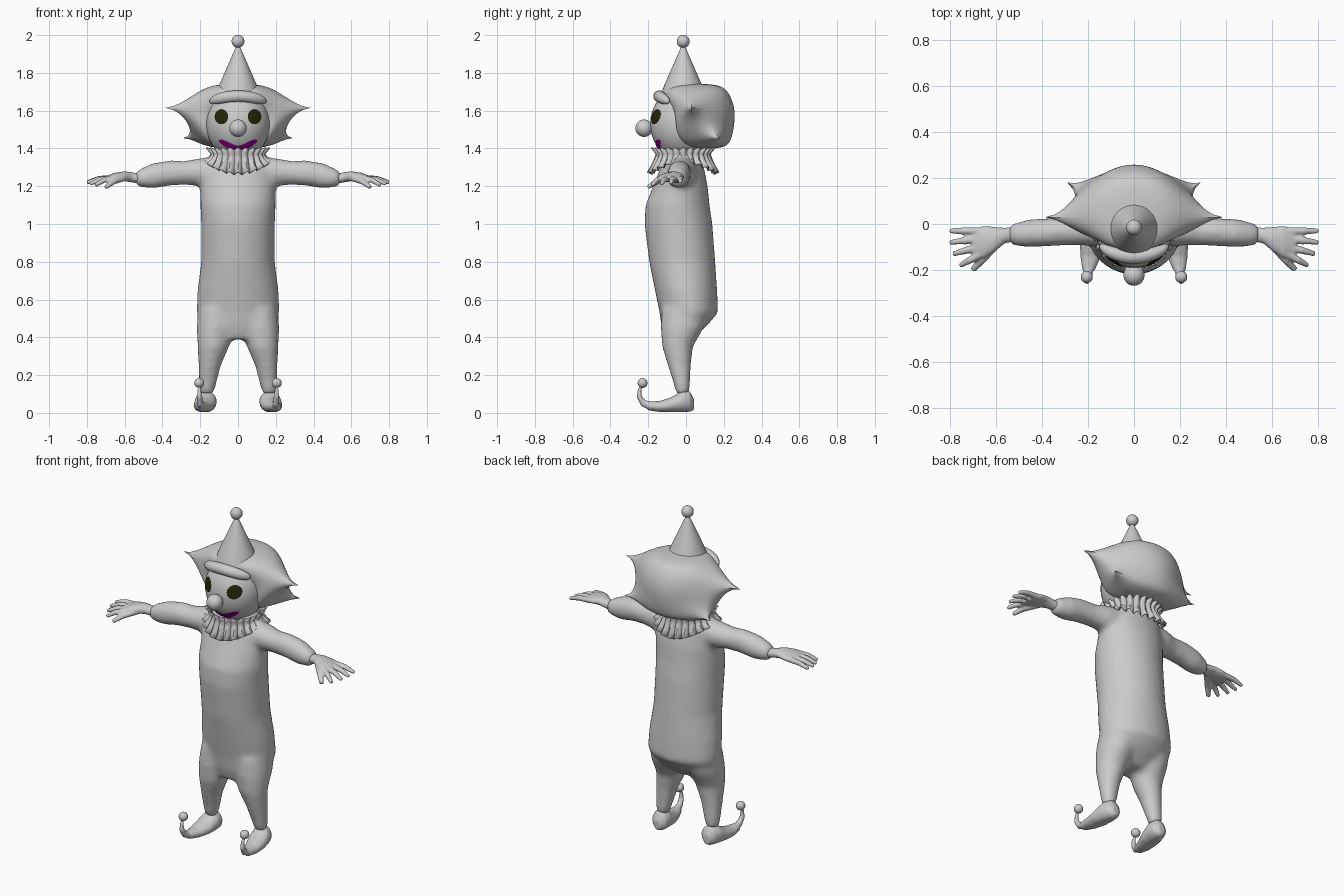
import bpy, bmesh, math
from mathutils import Vector, Matrix

if "Cube" in bpy.data.objects:
    bpy.data.objects.remove(bpy.data.objects["Cube"])


def material(name, rgb):
    m = bpy.data.materials.new(name)
    m.use_nodes = True
    m.diffuse_color = (*rgb, 1)
    m.node_tree.nodes["Principled BSDF"].inputs["Base Color"].default_value = (*rgb, 1)
    return m


GREY = material("plain grey", (0.6, 0.6, 0.6))
DARK = material("dark olive", (0.02, 0.018, 0.003))
PURPLE = material("purple", (0.27, 0.0, 0.27))
X, Y, Z = Vector((1, 0, 0)), Vector((0, 1, 0)), Vector((0, 0, 1))


def finish(name, bm, mat=GREY, voxel=0, smooth=0, subsurf=0, angle=60):
    """Turn a bmesh into a named object, optionally fused, relaxed or subdivided."""
    bmesh.ops.recalc_face_normals(bm, faces=bm.faces)
    for f in bm.faces:
        f.smooth = True
    me = bpy.data.meshes.new(name)
    bm.to_mesh(me)
    bm.free()
    ob = bpy.data.objects.new(name, me)
    bpy.context.collection.objects.link(ob)
    me.materials.append(mat)
    if voxel:
        mod = ob.modifiers.new("fuse", "REMESH")
        mod.mode, mod.voxel_size, mod.use_smooth_shade = "VOXEL", voxel, True
    if smooth:
        mod = ob.modifiers.new("relax", "SMOOTH")
        mod.factor, mod.iterations = 0.5, smooth
    if subsurf:
        mod = ob.modifiers.new("round", "SUBSURF")
        mod.levels = mod.render_levels = subsurf
    if not voxel:
        bpy.ops.object.select_all(action="DESELECT")
        ob.select_set(True)
        bpy.context.view_layer.objects.active = ob
        bpy.ops.object.shade_smooth_by_angle(angle=math.radians(angle))
    return ob


def loft(bm, rows, axis=None, s=1, n=20):
    """Closed tube through rows (x, y, z, radius a, radius b); s = -1 mirrors it."""
    mid = [Vector(r[:3]) for r in rows]
    rings = []
    for i, r in enumerate(rows):
        t = axis or (mid[min(i + 1, len(mid) - 1)] - mid[max(i - 1, 0)]).normalized()
        u = (Z if abs(t.z) < 0.8 else Y).cross(t).normalized()
        v = t.cross(u)
        ring = []
        for k in range(n):
            a = math.tau * k / n
            p = mid[i] + u * math.cos(a) * r[3] + v * math.sin(a) * r[4]
            ring.append(bm.verts.new((p.x * s, p.y, max(p.z, 0.005))))
        rings.append(ring)
    for lo, hi in zip(rings, rings[1:]):
        for k in range(n):
            bm.faces.new((lo[k], lo[k - 1], hi[k - 1], hi[k]))
    bm.faces.new(rings[0])
    bm.faces.new(rings[-1])


def ball(name, centre, radii):
    bm = bmesh.new()
    bmesh.ops.create_uvsphere(bm, u_segments=32, v_segments=20, radius=1,
                              matrix=Matrix.Translation(centre) @ Matrix.Diagonal((*radii, 1)))
    return finish(name, bm)


# One-piece suit: torso, trouser legs and sleeves fused together
torso = [(0, -.04, .39, .12, .07), (0, -.01, .46, .2, .12), (0, .015, .53, .22, .155),
         (0, 0, .65, .215, .165), (0, -.02, .8, .195, .175), (0, -.04, 1, .195, .18),
         (0, -.045, 1.1, .2, .17), (0, -.03, 1.2, .2, .145), (0, -.02, 1.3, .19, .115),
         (0, -.015, 1.36, .15, .1), (0, -.015, 1.42, .09, .09)]
leg = [(.165, -.02, .1, .035, .035), (.163, -.02, .14, .046, .042), (.15, -.035, .25, .06, .062),
       (.13, -.045, .35, .084, .082), (.12, -.02, .45, .1, .115), (.11, 0, .55, .1, .13)]
sleeve = [(.1, -.02, 1.28, .08, .075), (.2, -.02, 1.275, .075, .075), (.28, -.03, 1.27, .062, .064),
          (.36, -.035, 1.27, .062, .068), (.45, -.04, 1.255, .062, .068),
          (.51, -.045, 1.245, .052, .052), (.54, -.045, 1.24, .042, .038)]
bm = bmesh.new()
loft(bm, torso, Z, n=32)
for s in (1, -1):
    loft(bm, leg, Z, s)
    loft(bm, sleeve, X, s)
finish("suit", bm, voxel=.015, smooth=10)

# Hands and curled shoes
palm = [(.52, -.045, 1.24, .032, .026), (.56, -.05, 1.247, .034, .027), (.6, -.065, 1.253, .052, .026),
        (.65, -.078, 1.248, .07, .024), (.7, -.08, 1.238, .062, .016)]
finger_tips = [(.8, -.03, 1.222), (.8, -.08, 1.218), (.785, -.13, 1.212), (.755, -.18, 1.205)]
shoe = [(.165, .042, .045, .02, .03), (.165, .02, .06, .048, .055), (.17, -.02, .06, .058, .058),
        (.178, -.08, .042, .058, .04), (.188, -.14, .033, .045, .03), (.197, -.2, .037, .028, .024)]
curl = [(.196, -.18, .037, .024, .024), (.2, -.225, .05, .018, .02), (.204, -.247, .085, .015, .015),
        (.205, -.247, .12, .011, .011), (.205, -.232, .15, .008, .008)]
for s, side in ((1, "left"), (-1, "right")):
    bm = bmesh.new()
    loft(bm, palm, X, s)
    for i, tip in enumerate(finger_tips):
        root = Vector((.66, -.03 - .033 * i, 1.245))
        knuckle = root.lerp(Vector(tip), .55) + Z * .008
        loft(bm, [(*root, .016, .016), (*knuckle, .016, .015), (*tip, .011, .01)], s=s, n=12)
    loft(bm, [(.6, -.09, 1.245, .02, .018), (.66, -.155, 1.225, .019, .016),
              (.7, -.2, 1.195, .013, .011)], s=s, n=12)
    finish(side + "_hand", bm, voxel=.006, smooth=4)
    bm = bmesh.new()
    loft(bm, shoe, Y, s)
    loft(bm, curl, s=s, n=12)
    finish(side + "_shoe", bm, voxel=.007, smooth=4)
    ball(side + "_shoe_bobble", (.205 * s, -.23, .158), (.026,) * 3)

# Pleated collar, draping lower at the front and back
collar = [(1.4, .155, .012, 0), (1.37, .135, .005, 0), (1.35, .143, .006, .01),
          (1.335, .158, .009, .035), (1.325, .175, .012, .06)]
bm = bmesh.new()
N = 144
rings = []
for z, r, pleat, drop in collar:
    ring = []
    for k in range(N):
        a = math.tau * k / N
        w = math.cos(24 * a)
        q = r + pleat * w
        ring.append(bm.verts.new((q * math.cos(a), q * math.sin(a) - .015,
                                  z + pleat * .5 * w - drop * math.sin(a) ** 2)))
    rings.append(ring)
for hi, lo in zip(rings, rings[1:]):
    for k in range(N):
        bm.faces.new((hi[k], hi[k - 1], lo[k - 1], lo[k]))
ruff = finish("collar", bm)
ruff.modifiers.new("cloth", "SOLIDIFY").thickness = .006

# Head, nose, hat
HEAD, SIZE = Vector((0, -.02, 1.53)), Vector((.17, .17, .19))
ball("head", HEAD, SIZE)
ball("nose", (0, -.222, 1.507), (.046,) * 3)
bm = bmesh.new()
loft(bm, [(0, -.015, 1.69, .115, .115), (0, -.015, 1.735, .1, .1), (0, -.015, 1.945, .008, .008)], Z, n=40)
finish("hat", bm)
ball("hat_bobble", (0, -.015, 1.967), (.034,) * 3)


def face_patch(name, mat, point, nu, nv):
    """Thin plate following the front of the head; point(u, v) gives x and z."""
    bm = bmesh.new()
    grid = []
    for i in range(nu + 1):
        col = []
        for j in range(nv + 1):
            x, z = point(i / nu, j / nv)
            d = 1 - (x / SIZE.x) ** 2 - ((z - HEAD.z) / SIZE.z) ** 2
            col.append(bm.verts.new((x, HEAD.y - SIZE.y * math.sqrt(max(d, 0)) - .004, z)))
        grid.append(col)
    for a, b in zip(grid, grid[1:]):
        for j in range(nv):
            bm.faces.new((a[j], b[j], b[j + 1], a[j + 1]))
    bmesh.ops.remove_doubles(bm, verts=bm.verts, dist=1e-5)
    finish(name, bm, mat)


def smile(u, v):
    t = 2 * u - 1
    low, high = 1.385 + .05 * t * t, 1.415 + .05 * abs(t) ** 1.5 - .02 * t ** 6
    return .1 * t, low + (high - low) * v


face_patch("mouth", PURPLE, smile, 24, 6)
for s, side in ((1, "left"), (-1, "right")):
    face_patch(side + "_eye", DARK, lambda u, v: (s * .088 + .036 * v * math.cos(math.tau * u),
                                                 1.568 + .04 * v * math.sin(math.tau * u)), 24, 4)

# Hair: half outlines from front to back, stacked from top to bottom and mirrored
layers = [
    (1.745, [(0, -.06), (.06, -.055), (.1, -.03), (.12, .03), (.12, .11), (.08, .16), (0, .18)]),
    (1.7, [(0, -.13), (.1, -.12), (.16, -.07), (.23, .02), (.2, .13), (.12, .21), (0, .235)]),
    (1.615, [(0, -.1), (.1, -.08), (.2, -.06), (.385, .03), (.25, .12), (.14, .23), (0, .275)]),
    (1.53, [(0, 0), (.1, 0), (.185, -.09), (.27, .02), (.26, .14), (.14, .22), (0, .275)]),
    (1.455, [(0, .02), (.1, .02), (.17, -.07), (.2, .02), (.29, .18), (.14, .22), (0, .255)]),
    (1.395, [(0, .03), (.08, .03), (.12, .02), (.14, .06), (.16, .13), (.11, .2), (0, .22)])]
bm = bmesh.new()
crease = bm.verts.layers.float.new("crease_vert")
rings = []
for z, half in layers:
    outline = half + [(-x, y) for x, y in half[-2:0:-1]]
    ring = [bm.verts.new((x, y, z)) for x, y in outline]
    for v in ring:
        if abs(v.co.x) > .28:
            v[crease] = 1
    rings.append(ring)
for hi, lo in zip(rings, rings[1:]):
    for k in range(len(hi)):
        bm.faces.new((hi[k], hi[k - 1], lo[k - 1], lo[k]))
bm.faces.new(rings[0])
bm.faces.new(rings[-1])
finish("hair", bm, subsurf=3)

# Rolled fringe above the face
bm = bmesh.new()
loft(bm, [(-.15, -.09, 1.645, .012, .015), (-.11, -.125, 1.665, .03, .032), (0, -.15, 1.682, .035, .032),
          (.11, -.125, 1.665, .03, .032), (.15, -.09, 1.645, .012, .015)], n=14)
finish("fringe", bm, subsurf=2)
